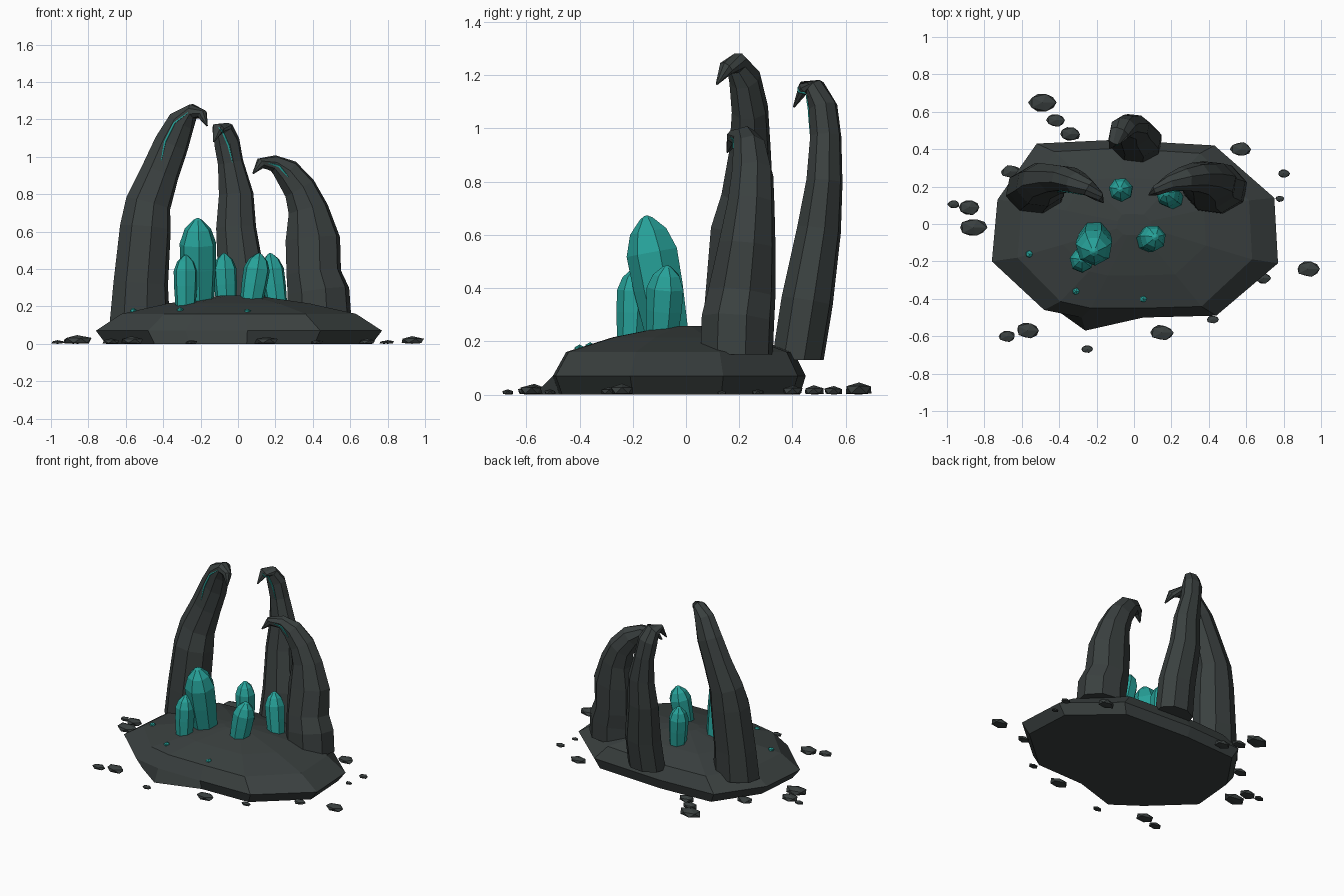
import bpy, bmesh, math, random
from mathutils import Vector
from mathutils.bvhtree import BVHTree

random.seed(4)
if "Cube" in bpy.data.objects:
    bpy.data.objects.remove(bpy.data.objects["Cube"])


def material(name, color):
    m = bpy.data.materials.new(name)
    m.use_nodes = True
    m.diffuse_color = color
    m.node_tree.nodes["Principled BSDF"].inputs["Base Color"].default_value = color
    return m


ROCK = material("dark rock", (0.042, 0.051, 0.05, 1))
TEAL = material("teal crystal", (0.02, 0.36, 0.32, 1))


def finish(bm, name, mat):
    bmesh.ops.recalc_face_normals(bm, faces=bm.faces)
    mesh = bpy.data.meshes.new(name)
    bm.to_mesh(mesh)
    bm.free()
    mesh.materials.append(mat)
    ob = bpy.data.objects.new(name, mesh)
    bpy.context.collection.objects.link(ob)
    return ob


def loft(name, rings, mat):
    """Skin closed rings of points and cap both ends."""
    bm = bmesh.new()
    loops = [[bm.verts.new(p) for p in ring] for ring in rings]
    n = len(loops[0])
    for a, b in zip(loops, loops[1:]):
        for i in range(n):
            j = (i + 1) % n
            bm.faces.new((a[i], a[j], b[j], b[i]))
    bm.faces.new(loops[0])
    bm.faces.new(loops[-1])
    return finish(bm, name, mat)


def sweep(name, path, mat, ref, sides=8):
    """Loft along (x, y, z, side radius, depth radius) stations."""
    pts = [Vector(p[:3]) for p in path]
    rings = []
    for k, (c, p) in enumerate(zip(pts, path)):
        t = (pts[min(k + 1, len(pts) - 1)] - pts[max(k - 1, 0)]).normalized()
        if k == 0:
            t = Vector((0, 0, 1))
        if ref == "y":
            side = Vector((0, 1, 0)).cross(t).normalized()
            depth = t.cross(side)
        else:
            depth = t.cross(Vector((1, 0, 0))).normalized()
            side = depth.cross(t)
        angles = [math.tau * (i + 0.3) / sides for i in range(sides)]
        rings.append([c + side * p[3] * math.cos(a) + depth * p[4] * math.sin(a)
                      for a in angles])
    return loft(name, rings, mat)


# Rock mound: one outline, scaled and raised into tiers
outline = [(-.76, -.2), (-.48, -.46), (-.28, -.5), (.05, -.5), (.44, -.49), (.77, -.21),
           (.75, .14), (.43, .42), (-.1, .45), (-.52, .43), (-.73, .13)]
tiers = [(.93, .95, 0), (1, 1, .07), (.82, .9, .16), (.5, .55, .215), (.12, .12, .258)]
rings = [[Vector((x * sx, y * sy, z)) for x, y in outline] for sx, sy, z in tiers]
rings[0][2].y = -.57
loft("rock_mound", rings, ROCK)

# Curved claw spires
left = [(.435, .19, .15, .175, .14), (.43, .195, .28, .17, .14), (.405, .21, .38, .15, .13),
        (.4, .23, .56, .15, .11), (.375, .245, .72, .11, .09), (.33, .25, .83, .09, .08),
        (.26, .24, .92, .075, .065), (.19, .22, .965, .045, .045),
        (.12, .18, .965, .03, .03), (.08, .155, .91, .004, .004)]
right = [(-.525, .18, .12, .165, .13), (-.52, .19, .32, .15, .125), (-.495, .21, .62, .14, .12),
         (-.48, .23, .75, .125, .1), (-.415, .24, .92, .105, .08), (-.355, .24, 1.07, .095, .07),
         (-.3, .22, 1.19, .075, .06), (-.24, .19, 1.245, .04, .045),
         (-.19, .15, 1.225, .028, .03), (-.165, .115, 1.165, .004, .004)]
back = [(.015, .42, .13, .135, .1), (.02, .455, .35, .13, .1), (-.01, .5, .62, .11, .085),
        (-.01, .52, .8, .095, .07), (-.04, .525, .97, .07, .06), (-.06, .515, 1.08, .07, .055),
        (-.08, .485, 1.15, .055, .04), (-.105, .445, 1.155, .035, .025),
        (-.13, .405, 1.08, .004, .004)]
# Glowing veins, as front-facing (x, z) lines laid onto each claw
veins = {"left": [(.27, .89), (.22, .95), (.15, .97)],
         "right": [(-.41, .98), (-.39, 1.08), (-.34, 1.18), (-.25, 1.25)],
         "back": [(-.03, .97), (-.05, 1.06), (-.08, 1.13), (-.11, 1.165)]}


def vein(name, claw, line):
    bm = bmesh.new()
    bm.from_mesh(claw.data)
    tree = BVHTree.FromBMesh(bm)
    bm.free()
    hits = []
    for (xa, za), (xb, zb) in zip(line, line[1:]):
        for s in range(5):
            f = s / 5
            hit = tree.ray_cast(Vector((xa + (xb - xa) * f, -2, za + (zb - za) * f)),
                                Vector((0, 1, 0)))[0]
            if hit:
                hits.append(hit)
    last = len(hits) - 1
    radii = [.002 + .005 * math.sin(math.pi * k / last) for k in range(last + 1)]
    sweep(name, [(*h, r, r) for h, r in zip(hits, radii)], TEAL, "y", 4)


for label, path in (("left", left), ("right", right), ("back", back)):
    claw = sweep(label + "_claw", path, ROCK, "x" if label == "back" else "y")
    vein(label + "_vein", claw, veins[label])

# Crystals: base, tip, radius
crystals = [((-.21, -.06, .18), (-.215, -.15, .672), .1),
            ((-.28, -.205, .17), (-.28, -.19, .475), .065),
            ((-.06, .18, .18), (-.075, .185, .485), .065),
            ((.065, -.09, .18), (.115, -.07, .485), .072),
            ((.215, .13, .17), (.17, .165, .485), .065)]
for k, (base, tip, r) in enumerate(crystals):
    base, tip = Vector(base), Vector(tip)
    stations = [(0, .82), (.45, .97), (.72, 1), (.88, .72), (.98, .24), (1, .05)]
    sweep(f"crystal_{k + 1}", [(*base.lerp(tip, f), r * s, r * s) for f, s in stations],
          TEAL, "y", 7)


def nugget(name, x, y, z, size, mat, jitter, floor):
    bm = bmesh.new()
    bmesh.ops.create_icosphere(bm, subdivisions=1, radius=1)
    for v in bm.verts:
        v.co *= 1 + random.uniform(-jitter, jitter)
        v.co = Vector((x + v.co.x * size[0], y + v.co.y * size[1],
                       max(floor, z + v.co.z * size[2])))
    return finish(bm, name, mat)


# Small gems on the mound
for k, (x, y, z) in enumerate([(-.56, -.16, .175), (-.31, -.36, .178), (.05, -.4, .17)]):
    nugget(f"small_gem_{k + 1}", x, y, z, (.021, .021, .018), TEAL, .05, 0)

# Scattered pebbles: x, y, radius
pebbles = [(-.49, .65, .08), (-.42, .555, .055), (-.34, .48, .06), (-.66, .28, .055),
           (-.965, .105, .035), (-.88, .09, .065), (-.86, -.02, .078), (-.68, -.6, .05),
           (-.57, -.57, .065), (-.25, -.67, .033), (.15, -.58, .065), (.42, -.51, .035),
           (.69, -.29, .045), (.93, -.24, .068), (.8, .27, .035), (.78, .135, .026),
           (.57, .4, .06)]
for k, (x, y, r) in enumerate(pebbles):
    nugget(f"pebble_{k + 1}", x, y, r * .22, (r, r * .68, r * .38), ROCK, .1, 0)
